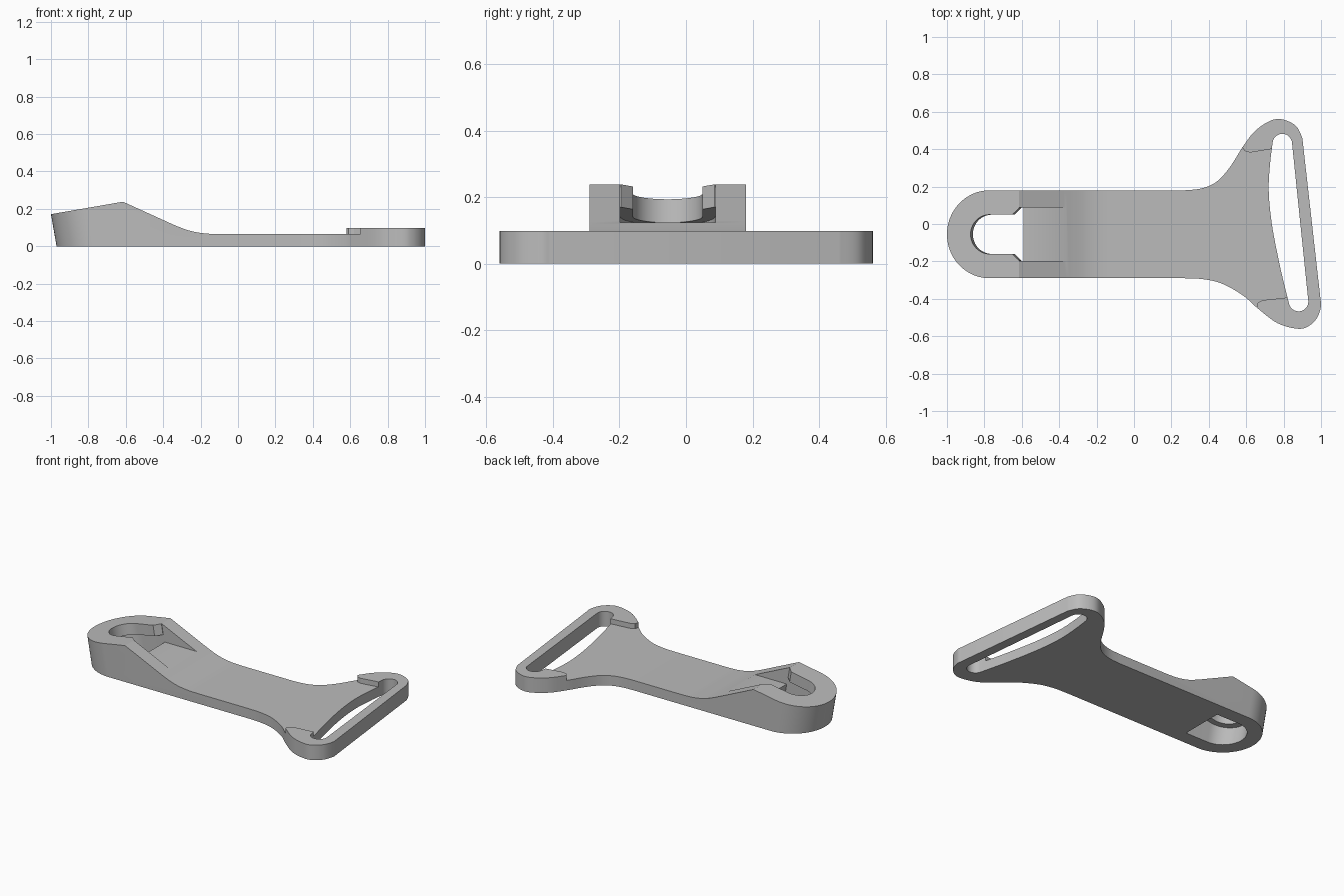
import bpy, bmesh
from math import cos, sin, radians

if "Cube" in bpy.data.objects:
    bpy.data.objects.remove(bpy.data.objects["Cube"], do_unlink=True)

HEAD_Y, HEAD_X, LEAN = -0.055, -0.735, 0.175

grey = bpy.data.materials.new("plain grey")
grey.use_nodes = True
grey.diffuse_color = (0.5, 0.5, 0.5, 1)
grey.node_tree.nodes["Principled BSDF"].inputs["Base Color"].default_value = (0.5, 0.5, 0.5, 1)


def arc(cx, cy, r, start, end, n=24):
    angles = [radians(start + (end - start) * i / n) for i in range(n + 1)]
    return [(cx + r * cos(a), cy + r * sin(a)) for a in angles]


def spline(pts, n=6):
    """Smooth curve through the points."""
    p = [pts[0]] + pts + [pts[-1]]
    out = []
    for a, b, c, d in zip(p, p[1:], p[2:], p[3:]):
        for i in range(n):
            t = i / n
            out.append(tuple(0.5 * (2 * b[k] + (c[k] - a[k]) * t
                                    + (2 * a[k] - 5 * b[k] + 4 * c[k] - d[k]) * t * t
                                    + (3 * b[k] - a[k] - 3 * c[k] + d[k]) * t ** 3)
                             for k in (0, 1)))
    return out + [pts[-1]]


def make_solid(name, lower, upper):
    """Join two matching rings into a closed solid."""
    bm = bmesh.new()
    lo = [bm.verts.new(p) for p in lower]
    hi = [bm.verts.new(p) for p in upper]
    bm.faces.new(lo)
    bm.faces.new(hi)
    for i in range(len(lo)):
        j = (i + 1) % len(lo)
        bm.faces.new((lo[i], lo[j], hi[j], hi[i]))
    bmesh.ops.recalc_face_normals(bm, faces=bm.faces)
    mesh = bpy.data.meshes.new(name)
    bm.to_mesh(mesh)
    bm.free()
    mesh.materials.append(grey)
    obj = bpy.data.objects.new(name, mesh)
    bpy.context.collection.objects.link(obj)
    return obj


def plan_solid(name, outline, bottom, top):
    """Extrude a plan outline; the head end leans outward with height."""
    def place(x, y, z):
        return (x - LEAN * z if x < 0 else x, y, z)
    height = top if callable(top) else lambda x: top
    return make_solid(name, [place(x, y, bottom) for x, y in outline],
                      [place(x, y, height(x)) for x, y in outline])


def keyhole(r, end):
    return arc(HEAD_X, HEAD_Y, r, 90, 270) + end


# Plan outline: round head, straight strap, flared buckle end
upper_flare = spline([(0.27, 0.18), (0.36, 0.19), (0.44, 0.225), (0.51, 0.30), (0.58, 0.41),
                      (0.645, 0.495), (0.725, 0.55), (0.79, 0.56), (0.865, 0.525), (0.9, 0.46)])
lower_flare = spline([(0.998, -0.41), (1.0, -0.44), (0.98, -0.50), (0.935, -0.545),
                      (0.875, -0.56), (0.767, -0.53), (0.66, -0.45), (0.58, -0.38),
                      (0.468, -0.318), (0.37, -0.295), (0.27, -0.29)])
outline = arc(HEAD_X, HEAD_Y, 0.235, 270, 90, 40) + upper_flare + lower_flare
body = plan_solid("hook_strap", outline, 0, 0.4)

# Side profile: sloped head, ramp down to thin strap, raised buckle
ramp = spline([(-0.395, 0.138), (-0.32, 0.105), (-0.25, 0.081), (-0.17, 0.068), (-0.08, 0.065)])
side = [(-1.2, -0.1), (-1.2, 0.137), (-0.615, 0.238)] + ramp
side += [(0.45, 0.065), (0.45, 0.098), (1.2, 0.098), (1.2, -0.1)]
profile = make_solid("side_profile", [(x, -1, z) for x, z in side], [(x, 1, z) for x, z in side])

# Buckle: recess on the strap side, slot for the webbing
recess = plan_solid("buckle_recess", [
    (0.4, 0.55), (0.58, 0.41), (0.592, 0.39), (0.62, 0.382), (0.73, 0.40), (0.78, 0.40),
    (0.86, -0.39), (0.82, -0.393), (0.69, -0.407), (0.662, -0.42), (0.655, -0.45),
    (0.6, -0.6), (0.4, -0.6)], 0.065, 0.3)
slot = plan_solid("webbing_slot",
                  arc(0.793, 0.43, 0.052, 175, 6) + arc(0.88, -0.415, 0.052, 6, -165)
                  + spline([(0.80, -0.31), (0.775, -0.2), (0.737, 0), (0.72, 0.187),
                            (0.73, 0.35)]), -0.1, 0.4)

# Head: narrow keyhole in the lip, wider cavity below, entry pocket
WIDE, NARROW = 0.143, 0.105
end_x = -0.57
lip_hole = plan_solid("lip_hole", keyhole(NARROW, [
    (-0.61, HEAD_Y - NARROW), (end_x, HEAD_Y - WIDE),
    (end_x, HEAD_Y + WIDE), (-0.61, HEAD_Y + NARROW)]), -0.1, 0.4)
cavity = plan_solid("head_cavity", keyhole(WIDE, [(end_x, HEAD_Y - WIDE), (end_x, HEAD_Y + WIDE)]),
                    -0.1, lambda x: 0.165 + LEAN * (x + 0.6))
pocket = plan_solid("entry_pocket", [(x, HEAD_Y + s * WIDE) for x, s in
                                     ((-0.573, -1), (-0.2, -1), (-0.2, 1), (-0.573, 1))], 0.123, 0.4)

cuts = [(profile, 'INTERSECT')] + [(c, 'DIFFERENCE') for c in
                                   (recess, slot, cavity, lip_hole, pocket)]
for cutter, operation in cuts:
    cutter.hide_render = True
    mod = body.modifiers.new(cutter.name, 'BOOLEAN')
    mod.operation = operation
    mod.solver = 'EXACT'
    mod.object = cutter

# Bake the cuts and drop the helpers
bpy.context.view_layer.update()
final = bpy.data.meshes.new_from_object(body.evaluated_get(bpy.context.evaluated_depsgraph_get()))
body.modifiers.clear()
body.data = final
for cutter, _ in cuts:
    bpy.data.objects.remove(cutter, do_unlink=True)

bpy.ops.object.select_all(action='DESELECT')
body.select_set(True)
bpy.context.view_layer.objects.active = body
bpy.ops.object.shade_smooth_by_angle(angle=radians(25))
